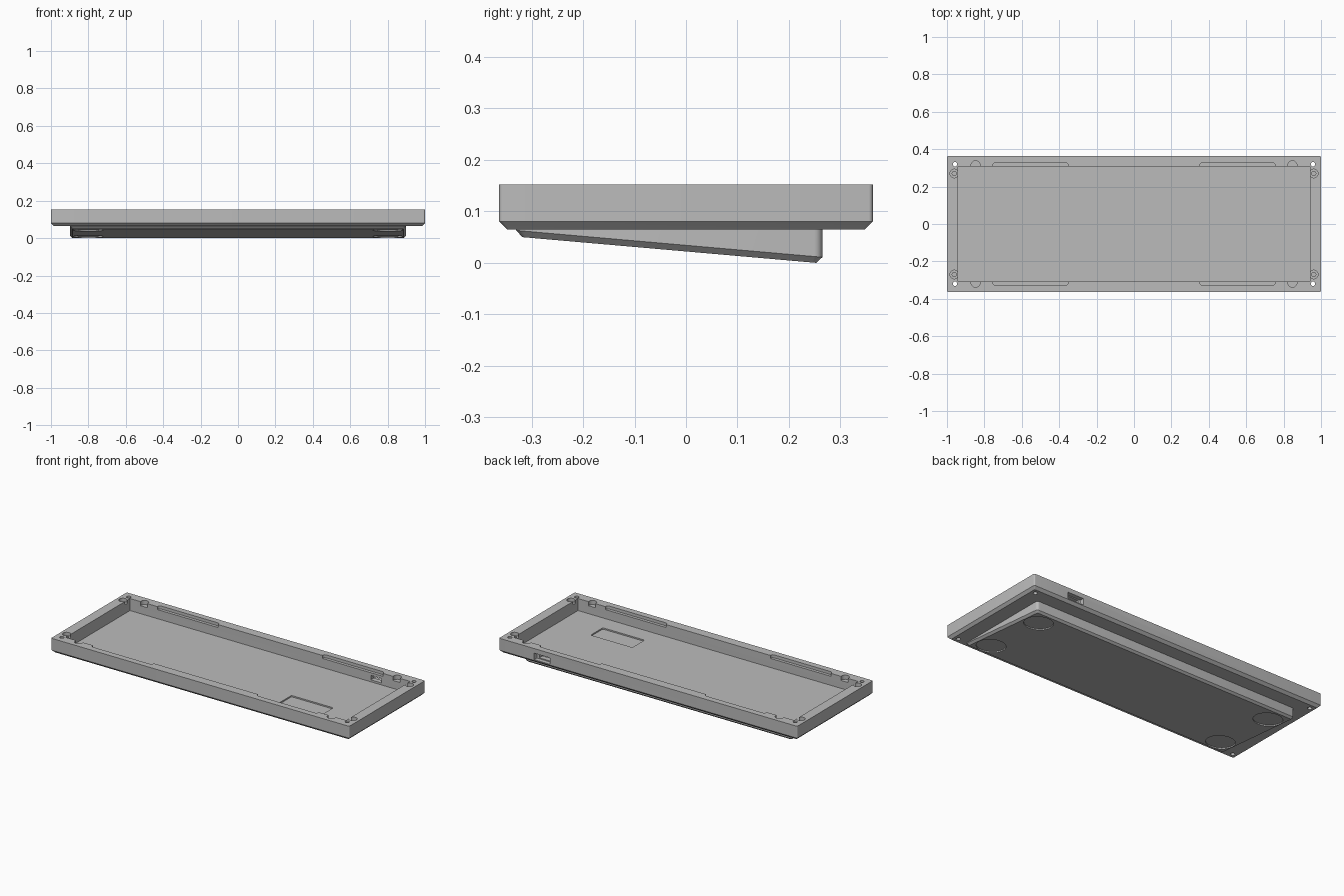
import bpy, bmesh
from math import cos, sin, pi

cube = bpy.data.objects.get("Cube")
if cube:
    bpy.data.objects.remove(cube)

grey = bpy.data.materials.new("Plain grey")
grey.use_nodes = True
colour = (0.5, 0.5, 0.5, 1)
grey.diffuse_color = colour
grey.node_tree.nodes["Principled BSDF"].inputs["Base Color"].default_value = colour


def outline(x0, x1, y0, y1, r, steps=6):
    """Rounded rectangle, counter-clockwise."""
    corners = [(x1 - r, y1 - r), (x0 + r, y1 - r), (x0 + r, y0 + r), (x1 - r, y0 + r)]
    pts = []
    for k, (cx, cy) in enumerate(corners):
        for i in range(steps + 1):
            a = pi / 2 * (k + i / steps)
            pts.append((cx + r * cos(a), cy + r * sin(a)))
    return pts


def loft(name, rings):
    """Closed solid through rings of (outline, height function), bottom to top."""
    bm = bmesh.new()
    loops = [[bm.verts.new((x, y, z(y))) for x, y in pts] for pts, z in rings]
    bm.faces.new(loops[0][::-1])
    bm.faces.new(loops[-1])
    n = len(loops[0])
    for low, high in zip(loops, loops[1:]):
        for i in range(n):
            j = (i + 1) % n
            bm.faces.new((low[i], low[j], high[j], high[i]))
    mesh = bpy.data.meshes.new(name)
    bm.to_mesh(mesh)
    bm.free()
    mesh.materials.append(grey)
    obj = bpy.data.objects.new(name, mesh)
    bpy.context.collection.objects.link(obj)
    return obj


def flat(h):
    return lambda y: h


def block(x0, x1, y0, y1, z0, z1, r=0.003):
    pts = outline(x0, x1, y0, y1, r)
    return loft("cutter", [(pts, flat(z0)), (pts, flat(z1))])


def disc(x, y, r, z0, z1):
    pts = [(x + r * cos(2 * pi * i / 32), y + r * sin(2 * pi * i / 32)) for i in range(32)]
    if not callable(z0):
        z0 = flat(z0)
    if not callable(z1):
        z1 = flat(z1)
    return loft("cutter", [(pts, z0), (pts, z1)])


def activate(obj):
    bpy.ops.object.select_all(action="DESELECT")
    obj.select_set(True)
    bpy.context.view_layer.objects.active = obj


def cut(target, cutter):
    cutter.hide_render = True
    mod = target.modifiers.new("cut", "BOOLEAN")
    mod.operation = "DIFFERENCE"
    mod.solver = "EXACT"
    mod.object = cutter
    activate(target)
    bpy.ops.object.modifier_apply(modifier=mod.name)
    bpy.data.objects.remove(cutter)


# Tray with a chamfered lower edge
TOP, BASE, FLOOR = 0.152, 0.065, 0.079
W, D = 1.0, 0.363
edge = outline(-W, W, -D, D, 0.008)
inset = outline(-W + 0.015, W - 0.015, -D + 0.015, D - 0.015, 0.004)
tray = loft("tray", [(inset, flat(BASE)), (edge, flat(BASE + 0.015)), (edge, flat(TOP))])

# Main pocket and the shallow floor recess
cut(tray, block(-0.94, 0.94, -0.308, 0.308, FLOOR, 0.2))
cut(tray, block(0.42, 0.70, -0.203, -0.087, FLOOR - 0.008, 0.1, 0.008))

for sx in (-1, 1):
    for sy in (-1, 1):
        # Corner through holes, counterbored screw holes, rim notches
        cut(tray, disc(sx * 0.957, sy * 0.32, 0.012, 0.0, 0.2))
        cut(tray, disc(sx * 0.961, sy * 0.27, 0.023, TOP - 0.02, 0.2))
        cut(tray, disc(sx * 0.961, sy * 0.27, 0.011, TOP - 0.055, 0.2))
        cut(tray, disc(sx * 0.847, sy * 0.314, 0.024, TOP - 0.025, 0.2))
        # Long shallow slots beside the pocket
        xs = sorted((sx * 0.35, sx * 0.757))
        ys = sorted((sy * 0.28, sy * 0.326))
        cut(tray, block(*xs, *ys, TOP - 0.018, 0.2, 0.015))

# Cable port in the back wall
cut(tray, block(0.658, 0.764, 0.338, 0.4, 0.085, 0.124))
cut(tray, block(0.675, 0.747, 0.29, 0.4, 0.091, 0.118))


# Sloping stand underneath, deeper toward the back
def slope(offset):
    return lambda y: 0.063 - 0.0875 * (y + 0.33) + offset


stand_edge = outline(-0.897, 0.897, -0.33, 0.265, 0.016)
stand_inset = outline(-0.885, 0.885, -0.318, 0.253, 0.008)
stand = loft("wedge_stand", [(stand_inset, slope(-0.012)), (stand_edge, slope(0)),
                             (stand_edge, flat(BASE + 0.001))])

# Round recesses for the feet
for sx in (-1, 1):
    for y in (0.16, -0.235):
        cut(stand, disc(sx * 0.8, y, 0.08, slope(-0.1), slope(-0.005)))

for part in (tray, stand):
    activate(part)
    bpy.ops.object.shade_smooth_by_angle(angle=pi / 6)
